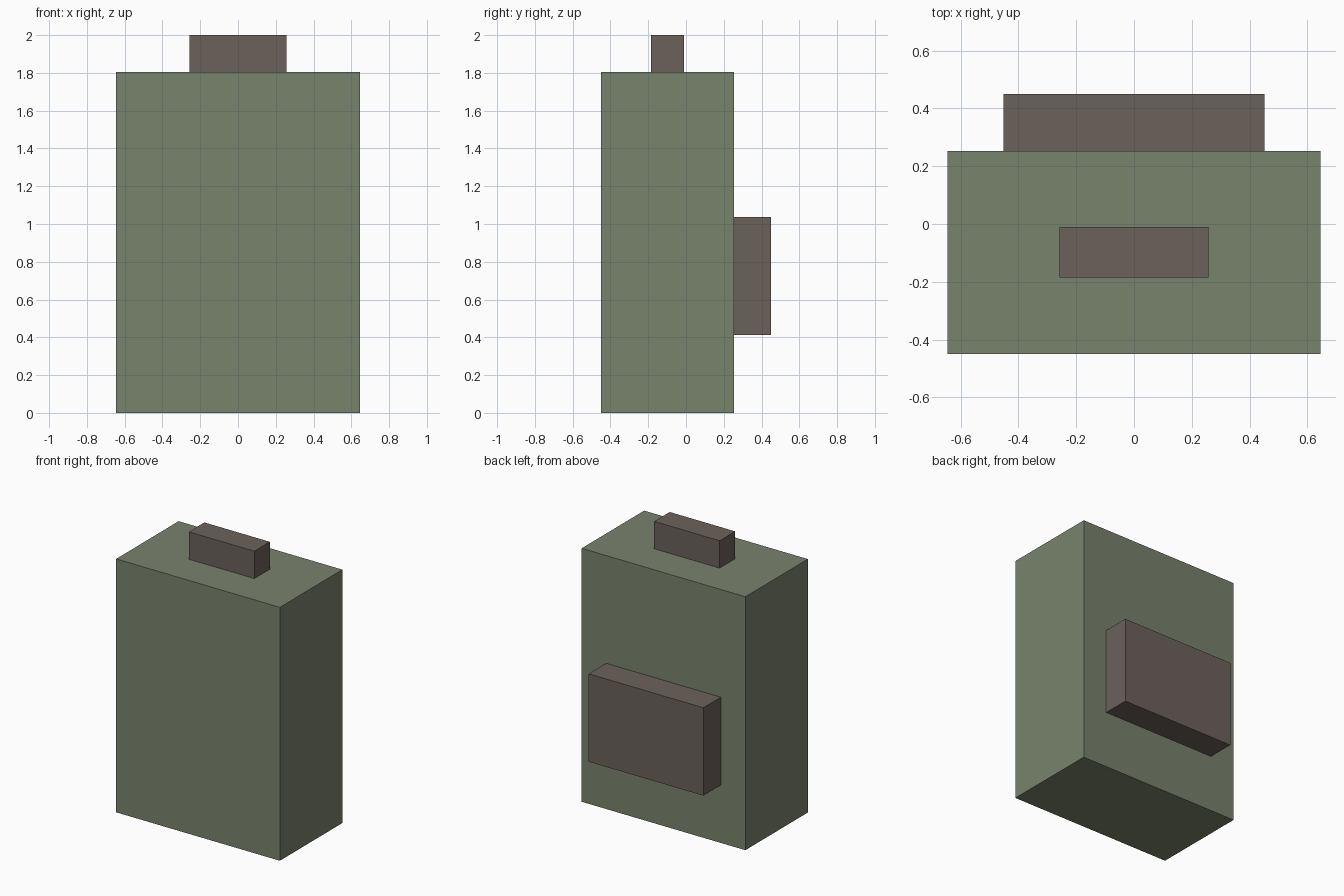
import bpy

if "Cube" in bpy.data.objects:
    bpy.data.objects.remove(bpy.data.objects["Cube"])


def material(name, color):
    mat = bpy.data.materials.new(name)
    mat.diffuse_color = (*color, 1.0)
    mat.use_nodes = True
    mat.node_tree.nodes["Principled BSDF"].inputs["Base Color"].default_value = mat.diffuse_color
    return mat


def box(name, x, y, z, mat):
    """Axis-aligned box from (min, max) ranges."""
    ranges = (x, y, z)
    bpy.ops.mesh.primitive_cube_add(size=1, location=[(a + b) / 2 for a, b in ranges])
    obj = bpy.context.object
    obj.name = name
    obj.scale = [b - a for a, b in ranges]
    bpy.ops.object.transform_apply(location=False, rotation=False, scale=True)
    obj.data.materials.append(mat)
    return obj


green = material("green_canvas", (0.19, 0.223, 0.15))
brown = material("brown_leather", (0.147, 0.12, 0.105))

# Main bag, rear pocket and top handle
box("bag_body", (-0.645, 0.645), (-0.45, 0.253), (0, 1.805), green)
box("pocket", (-0.452, 0.452), (0.253, 0.45), (0.412, 1.038), brown)
box("top_handle", (-0.258, 0.258), (-0.185, -0.01), (1.805, 2.0), brown)
